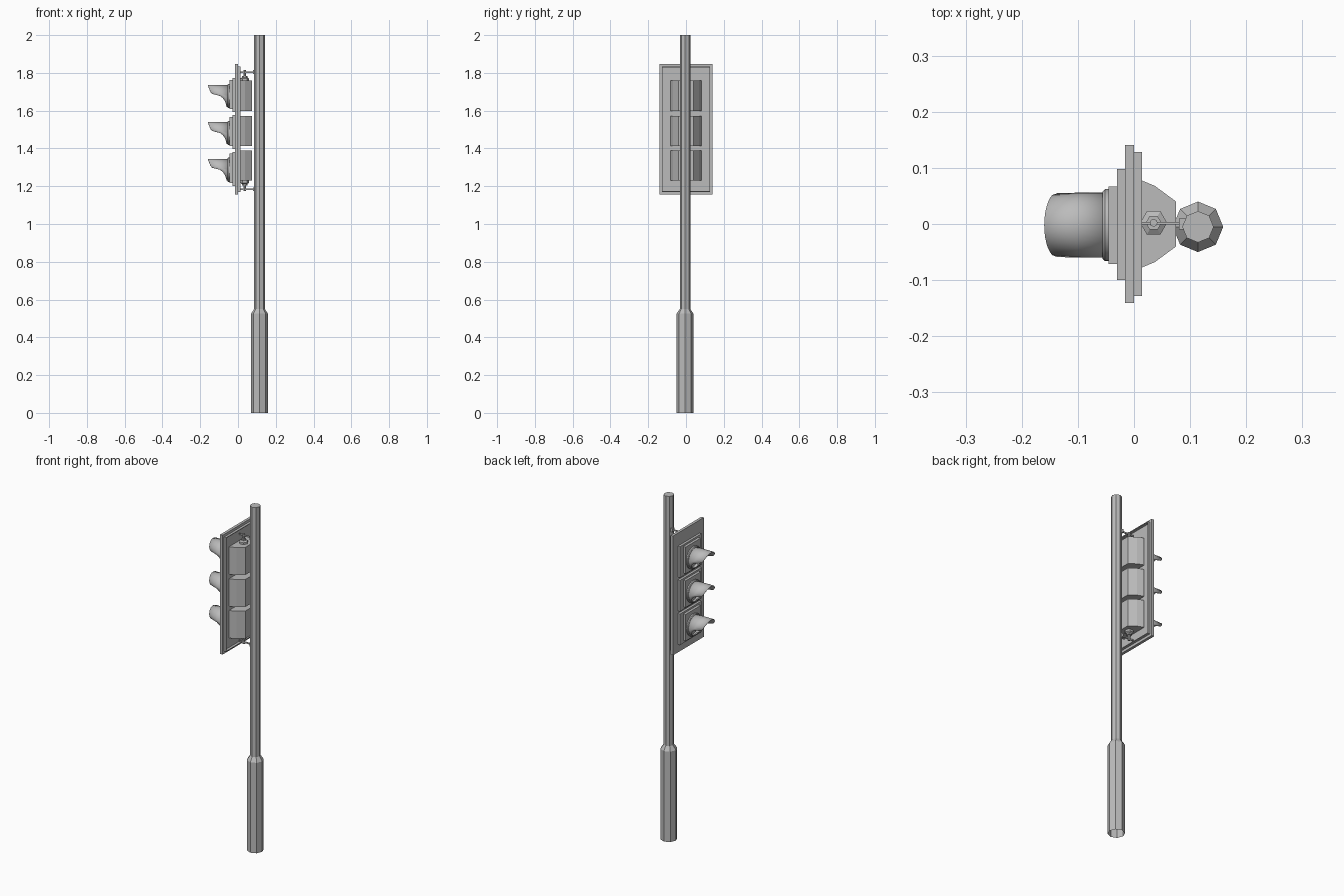
import bpy, bmesh, math

if "Cube" in bpy.data.objects:
    bpy.data.objects.remove(bpy.data.objects["Cube"])

grey = bpy.data.materials.new("painted grey metal")
grey.diffuse_color = (0.5, 0.5, 0.5, 1)
grey.use_nodes = True
grey.node_tree.nodes["Principled BSDF"].inputs["Base Color"].default_value = grey.diffuse_color


def finish(name, bm, smooth=False):
    bmesh.ops.recalc_face_normals(bm, faces=bm.faces)
    me = bpy.data.meshes.new(name)
    bm.to_mesh(me)
    bm.free()
    me.materials.append(grey)
    if smooth:
        for p in me.polygons:
            p.use_smooth = True
        me.set_sharp_from_angle(angle=math.radians(35))
    ob = bpy.data.objects.new(name, me)
    bpy.context.collection.objects.link(ob)
    return ob


def loft(name, rings, cap_start=True, cap_end=True, smooth=False):
    """Skin equal-length closed rings of points."""
    bm = bmesh.new()
    vs = [[bm.verts.new(p) for p in r] for r in rings]
    n = len(rings[0])
    for a, b in zip(vs, vs[1:]):
        for i in range(n):
            j = (i + 1) % n
            bm.faces.new((a[i], a[j], b[j], b[i]))
    if cap_start:
        bm.faces.new(vs[0])
    if cap_end:
        bm.faces.new(vs[-1])
    return finish(name, bm, smooth)


def ring_z(x, y, z, r, n):
    return [(x + r * math.cos(2 * math.pi * i / n), y + r * math.sin(2 * math.pi * i / n), z) for i in range(n)]


def ring_x(x, y, z, r, n):
    return [(x, y + r * math.sin(2 * math.pi * i / n), z + r * math.cos(2 * math.pi * i / n)) for i in range(n)]


def box(name, x0, x1, y0, y1, z0, z1):
    rings = [[(x, y0, z0), (x, y1, z0), (x, y1, z1), (x, y0, z1)] for x in (x0, x1)]
    return loft(name, rings)


# Octagonal pole with a wider foot, open underneath
PX, PY = 0.114, -0.005
loft("pole", [ring_z(PX, PY, z, r, 8) for z, r in
              ((0, 0.045), (0.525, 0.045), (0.55, 0.028), (2.0, 0.028))], cap_start=False)

# Back plate and its thin rear flange
box("back_plate", -0.016, 0.0, -0.141, 0.141, 1.155, 1.848)
for s, tag in ((1, "left"), (-1, "right")):
    y = s * 0.126
    box("flange_" + tag, -0.002, 0.014, y - 0.002, y + 0.002, 1.17, 1.833)
box("flange_top", -0.002, 0.014, -0.126, 0.126, 1.829, 1.833)
box("flange_bottom", -0.002, 0.014, -0.126, 0.126, 1.17, 1.174)

# Three lamp housings behind the plate
half = [(-0.002, 0.081), (0.008, 0.08), (0.037, 0.068), (0.075, 0.04)]
plan = half + [(x, -y) for x, y in reversed(half)]
for i, zc in enumerate((1.309, 1.493, 1.679)):
    loft("housing_%d" % (i + 1), [[(x, y, z) for x, y in plan] for z in (zc - 0.08, zc + 0.08)])

# Visor front edge: x position by height (-1 bottom .. 1 top)
edge = [(-1, -0.06), (-0.6, -0.066), (-0.25, -0.077), (0.0, -0.095), (0.22, -0.142), (1, -0.16)]


def edge_x(h):
    for (h0, x0), (h1, x1) in zip(edge, edge[1:]):
        if h <= h1 + 1e-6:
            return x0 + (x1 - x0) * (h - h0) / (h1 - h0)
    return edge[-1][1]


# Doors, visor collars, hoods and lenses
N = 32
for i, zc in enumerate((1.292, 1.487, 1.683)):
    k = "_%d" % (i + 1)
    box("door_frame" + k, -0.03, -0.01, -0.1, 0.098, zc - 0.09, zc + 0.09)
    box("door" + k, -0.045, -0.01, -0.071, 0.067, zc - 0.075, zc + 0.08)
    cz = zc - 0.005
    # collar as an open tube wall around the lens
    loft("visor_collar" + k, [ring_x(x, -0.002, cz, r, N) for x, r in
                              ((-0.04, 0.064), (-0.052, 0.064), (-0.056, 0.060), (-0.056, 0.054), (-0.04, 0.054))],
         False, False, True)
    rows = []
    for t in (0, 0.5, 1):
        row = []
        for x, y, z in ring_x(-0.05, -0.002, cz, 0.058, N):
            ex = edge_x((z - cz) / 0.058)
            row.append((-0.05 + (ex + 0.05) * t, y, z))
        rows.append(row)
    hood = loft("visor" + k, rows, False, False, True)
    mod = hood.modifiers.new("wall", 'SOLIDIFY')
    mod.thickness = 0.003
    mod.offset = -1
    # shallow domed lens
    loft("lens" + k, [ring_x(x, -0.002, cz, r, N) for x, r in
                      ((-0.044, 0.055), (-0.05, 0.045), (-0.054, 0.028), (-0.056, 0.01))], True, True, True)

# Mounting hardware, mirrored top and bottom
for tag, base, s in (("top", 1.758, 1), ("bottom", 1.23, -1)):
    loft("hub_" + tag, [ring_z(0.035, 0.002, base + s * d, r, 6) for d, r in
                        ((-0.003, 0.024), (0.012, 0.024), (0.018, 0.014), (0.026, 0.014))])
    loft("bolt_" + tag, [ring_z(0.035, 0.002, base + s * d, 0.007, 8) for d in (0.02, 0.056)])
    zs = sorted((base + s * 0.042, base + s * 0.05))
    box("arm_" + tag, 0.006, 0.1, -0.001, 0.004, zs[0], zs[1])
    zs = sorted((base + s * 0.036, base + s * 0.056))
    box("clamp_" + tag, 0.08, 0.096, -0.01, 0.01, zs[0], zs[1])
